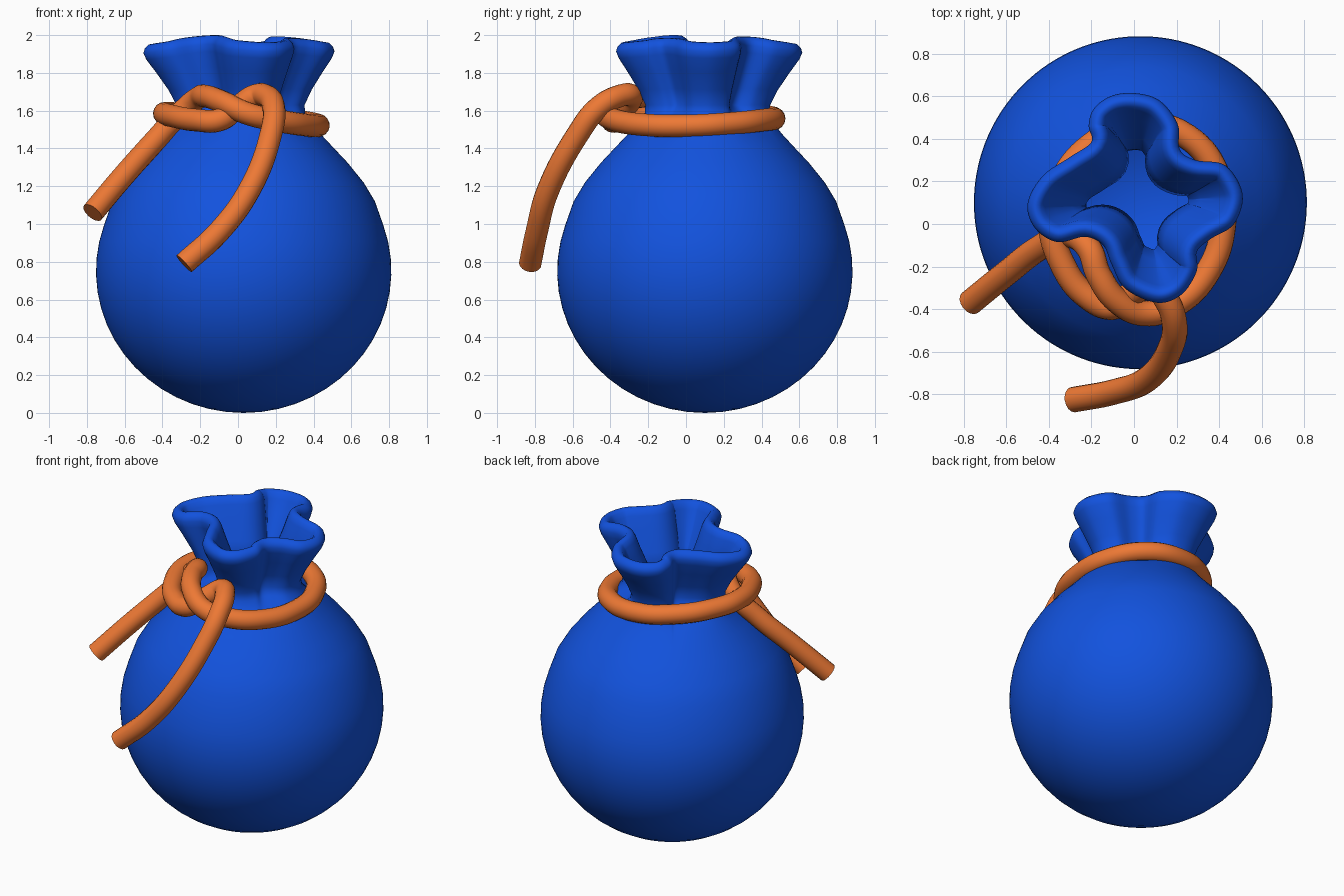
import bpy, bmesh, math
from mathutils import Vector

if "Cube" in bpy.data.objects:
    bpy.data.objects.remove(bpy.data.objects["Cube"])


def paint(obj, name, color):
    mat = bpy.data.materials.new(name)
    mat.diffuse_color = color
    mat.use_nodes = True
    mat.node_tree.nodes["Principled BSDF"].inputs["Base Color"].default_value = mat.diffuse_color
    obj.data.materials.clear()
    obj.data.materials.append(mat)


def smooth(obj, deg):
    bpy.ops.object.select_all(action='DESELECT')
    obj.select_set(True)
    bpy.context.view_layer.objects.active = obj
    bpy.ops.object.shade_smooth_by_angle(angle=math.radians(deg))


def closed_spline(pts, steps):
    """Catmull-Rom through a closed ring of points."""
    out, n = [], len(pts)
    for i in range(n):
        a, b, c, d = (Vector(pts[(i + k) % n]) for k in (-1, 0, 1, 2))
        for s in range(steps):
            t = s / steps
            out.append(0.5 * (2 * b + (c - a) * t + (2 * a - 5 * b + 4 * c - d) * t ** 2
                              + (3 * b - a - 3 * c + d) * t ** 3))
    return out


# Gathered mouth outline, seen from above (four uneven lobes)
CENTER = Vector((0.03, 0.10))
MOUTH = [
    (0.0, 0.615), (-0.11, 0.60), (-0.19, 0.54), (-0.213, 0.46), (-0.20, 0.385), (-0.30, 0.315),
    (-0.43, 0.225), (-0.50, 0.095), (-0.465, -0.02), (-0.36, -0.085), (-0.23, -0.06),
    (-0.145, -0.10), (-0.105, -0.19), (-0.04, -0.305), (0.11, -0.37), (0.225, -0.33),
    (0.295, -0.22), (0.295, -0.13), (0.36, -0.07), (0.47, 0.0), (0.51, 0.14),
    (0.43, 0.275), (0.29, 0.30), (0.215, 0.35), (0.205, 0.47), (0.12, 0.58)]
ring = [p - CENTER for p in closed_spline(MOUTH, 6)]
N = len(ring)
normals = []
for i in range(N):
    t = (ring[(i + 1) % N] - ring[i - 1]).normalized()
    normals.append(Vector((t.y, -t.x)))
radii = [p.length for p in ring]
rmin, rmax = min(radii), max(radii)

# Sections: circle radius, height, lobe blend, lobe scale, inward offset, rim wave
sections = []
for k in range(1, 17):                       # round belly
    a = math.radians(k * 6.8)
    sections.append((0.782 * math.sin(a), 0.75 - 0.75 * math.cos(a), 0, 1, 0, 0))
sections += [
    (0.695, 1.12, 0, 1, 0, 0), (0.635, 1.22, 0, 1, 0, 0), (0.55, 1.325, 0, 1, 0, 0),
    (0.47, 1.41, 0, 1, 0, 0), (0.41, 1.475, 0.03, 0.8, 0, 0),
    (0.37, 1.53, 0.25, 0.7, 0, 0), (0.35, 1.58, 0.75, 0.66, 0, 0),
    (0.3, 1.63, 1, 0.67, 0, 0), (0.3, 1.71, 1, 0.75, 0, 0.2), (0.3, 1.80, 1, 0.87, 0, 0.6),
    (0.3, 1.87, 1, 0.97, 0, 0.9), (0.3, 1.905, 1, 1, 0, 1), (0.3, 1.93, 1, 1, 0.008, 1),
    (0.3, 1.95, 1, 1, 0.028, 1), (0.3, 1.953, 1, 1, 0.045, 1), (0.3, 1.94, 1, 1, 0.065, 1),
    (0.3, 1.91, 1, 0.99, 0.078, 1), (0.3, 1.84, 1, 0.92, 0.085, 0.8),
    (0.3, 1.73, 1, 0.78, 0.095, 0.3), (0.3, 1.63, 1, 0.68, 0.1, 0),
    (0.25, 1.55, 0.6, 0.67, 0.1, 0), (0.32, 1.45, 0, 1, 0, 0)]
for k in range(5):                           # hidden inside of the belly
    a = math.radians(125 - k * 27)
    sections.append((0.70 * math.sin(a), 0.75 - 0.68 * math.cos(a), 0, 1, 0, 0))

bm = bmesh.new()
rows = []
for r, z, blend, scale, inset, wave in sections:
    row = []
    for p, n, d in zip(ring, normals, radii):
        lobed = p * scale - n * inset
        xy = CENTER + (p.normalized() * r).lerp(lobed, blend)
        lift = 0.047 * wave * (rmax - d) / (rmax - rmin)
        row.append(bm.verts.new((xy.x, xy.y, z + lift)))
    rows.append(row)
for lo, hi in zip(rows, rows[1:]):
    for i in range(N):
        j = (i + 1) % N
        bm.faces.new((lo[i], lo[j], hi[j], hi[i]))
for row, z in ((rows[0], 0.0), (rows[-1], 0.07)):
    tip = bm.verts.new((CENTER.x, CENTER.y, z))
    for i in range(N):
        bm.faces.new((row[i], tip, row[(i + 1) % N]))
bmesh.ops.recalc_face_normals(bm, faces=bm.faces)
mesh = bpy.data.meshes.new("bag")
bm.to_mesh(mesh)
bm.free()
bag = bpy.data.objects.new("bag", mesh)
bpy.context.collection.objects.link(bag)
paint(bag, "blue_cloth", (0.006, 0.085, 0.73, 1))
smooth(bag, 80)

# Cord: left tail, half knot, loop around the neck, half knot, front tail
PATH = [
    (-0.77, -0.37, 1.06), (-0.61, -0.24, 1.25), (-0.44, -0.11, 1.44), (-0.31, -0.05, 1.58),
    (-0.215, -0.11, 1.665), (-0.165, -0.24, 1.675), (-0.08, -0.36, 1.645), (0.05, -0.42, 1.585),
    (0.20, -0.375, 1.55), (0.35, -0.22, 1.525), (0.42, 0.0, 1.52), (0.40, 0.21, 1.53),
    (0.25, 0.41, 1.55), (0.03, 0.465, 1.56), (-0.20, 0.37, 1.575), (-0.35, 0.18, 1.585),
    (-0.39, 0.02, 1.585), (-0.34, -0.18, 1.57), (-0.22, -0.34, 1.55), (-0.10, -0.39, 1.55),
    (0.0, -0.32, 1.62), (0.09, -0.29, 1.68), (0.155, -0.36, 1.675), (0.19, -0.47, 1.61),
    (0.175, -0.57, 1.48), (0.06, -0.73, 1.18), (-0.10, -0.79, 0.96), (-0.285, -0.825, 0.79)]
curve = bpy.data.curves.new("cord", 'CURVE')
curve.dimensions = '3D'
curve.bevel_depth = 0.06
curve.bevel_resolution = 6
curve.resolution_u = 8
curve.use_fill_caps = True
spline = curve.splines.new('BEZIER')
spline.bezier_points.add(len(PATH) - 1)
for bp, co in zip(spline.bezier_points, PATH):
    bp.co = co
    bp.handle_left_type = bp.handle_right_type = 'AUTO'
cord = bpy.data.objects.new("cord", curve)
bpy.context.collection.objects.link(cord)
bpy.ops.object.select_all(action='DESELECT')
cord.select_set(True)
bpy.context.view_layer.objects.active = cord
bpy.ops.object.convert(target='MESH')
cord = bpy.context.view_layer.objects.active
cord.name = "cord"
paint(cord, "orange_cord", (0.85, 0.19, 0.035, 1))
smooth(cord, 50)
